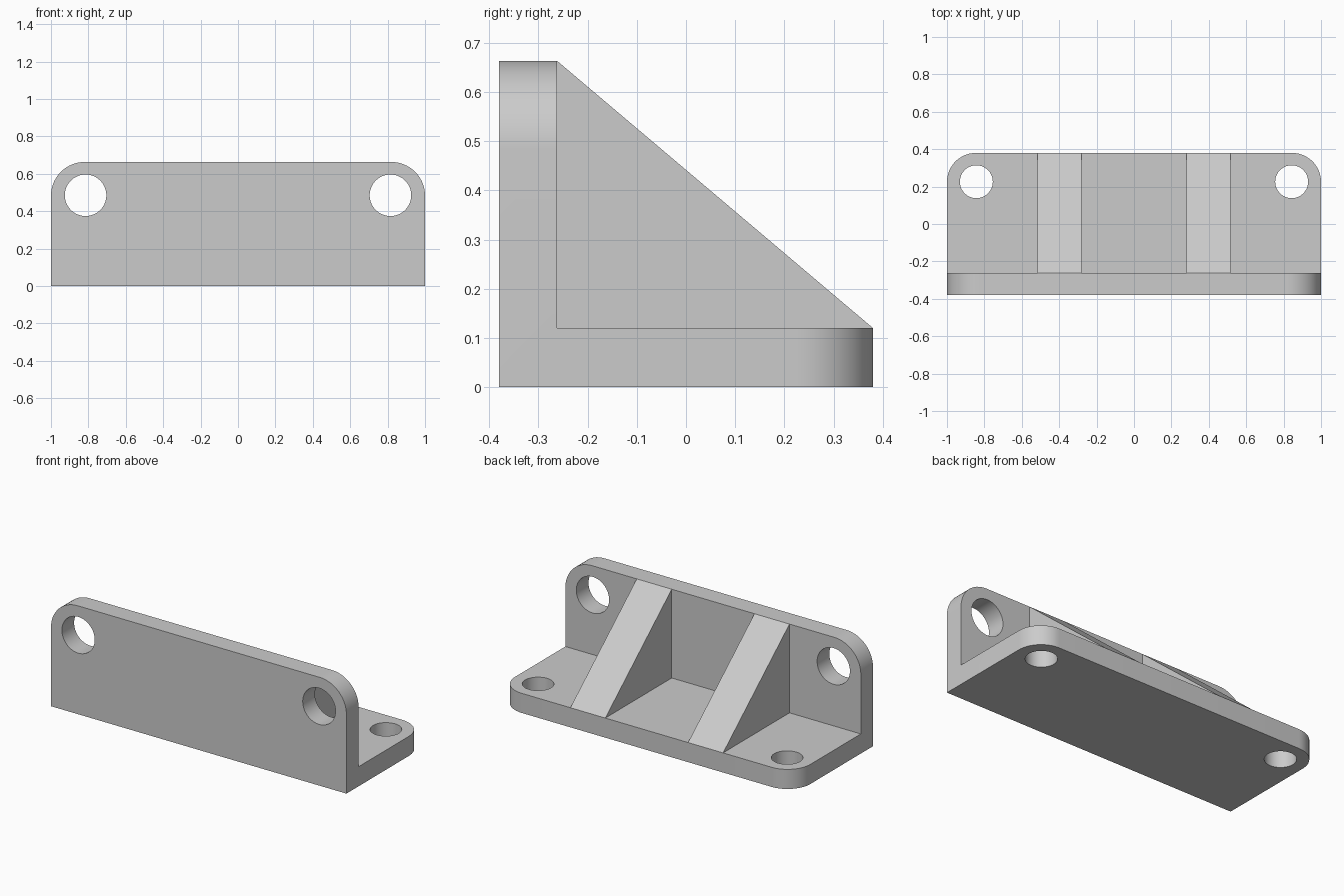
import bpy, bmesh
from mathutils import Vector

cube = bpy.data.objects.get("Cube")
if cube:
    bpy.data.objects.remove(cube, do_unlink=True)

BACK, FRONT, TOP = 0.38, -0.38, 0.663
WALL_Y, FLOOR_Z = -0.262, 0.12      # inner faces of the two plates

grey = bpy.data.materials.new("plain_grey")
grey.use_nodes = True
colour = (0.6, 0.6, 0.6, 1)
grey.diffuse_color = colour
grey.node_tree.nodes["Principled BSDF"].inputs["Base Color"].default_value = colour


def add_object(name, bm):
    bmesh.ops.recalc_face_normals(bm, faces=bm.faces)
    mesh = bpy.data.meshes.new(name)
    bm.to_mesh(mesh)
    bm.free()
    mesh.materials.append(grey)
    obj = bpy.data.objects.new(name, mesh)
    bpy.context.collection.objects.link(obj)
    return obj


def extrude_profile(points, x0, x1):
    """Extrude a (y, z) outline along x."""
    bm = bmesh.new()
    face = bm.faces.new([bm.verts.new((x0, y, z)) for y, z in points])
    ext = bmesh.ops.extrude_face_region(bm, geom=[face])
    verts = [v for v in ext["geom"] if isinstance(v, bmesh.types.BMVert)]
    bmesh.ops.translate(bm, verts=verts, vec=(x1 - x0, 0, 0))
    return bm


def round_corners(bm, axis, test, radius):
    """Round the outer edges that run along an axis and pass the test."""
    edges = [e for e in bm.edges
             if abs((e.verts[0].co - e.verts[1].co).normalized().dot(axis)) > 0.99
             and all(abs(v.co.x) > 0.99 and test(v.co) for v in e.verts)]
    bmesh.ops.bevel(bm, geom=edges, offset=radius, segments=16,
                    profile=0.5, affect='EDGES')


# L-shaped bracket with rounded free corners
outline = [(FRONT, 0), (BACK, 0), (BACK, FLOOR_Z),
           (WALL_Y, FLOOR_Z), (WALL_Y, TOP), (FRONT, TOP)]
bm = extrude_profile(outline, -1, 1)
round_corners(bm, Vector((0, 1, 0)), lambda c: c.z > TOP - 0.01, 0.18)
round_corners(bm, Vector((0, 0, 1)), lambda c: c.y > BACK - 0.01, 0.155)
bracket = add_object("angle_bracket", bm)


# Bolt holes through the wall and the base
def drill(name, location, radius, rotation):
    bpy.ops.mesh.primitive_cylinder_add(vertices=64, radius=radius, depth=0.3,
                                        location=location, rotation=rotation)
    cutter = bpy.context.object
    cutter.name = name
    cutter.data.materials.append(grey)
    cutter.hide_render = True
    mod = bracket.modifiers.new(name, 'BOOLEAN')
    mod.operation, mod.solver, mod.object = 'DIFFERENCE', 'EXACT', cutter
    bpy.context.view_layer.objects.active = bracket
    bpy.ops.object.modifier_apply(modifier=name)
    bpy.data.objects.remove(cutter, do_unlink=True)


for side, s in (("left", 1), ("right", -1)):
    drill("wall_hole_" + side, (s * 0.815, -0.32, 0.485), 0.111, (1.5707963, 0, 0))
    drill("base_hole_" + side, (s * 0.843, 0.226, 0.06), 0.088, (0, 0, 0))

# Triangular stiffening ribs
triangle = [(WALL_Y, FLOOR_Z), (BACK, FLOOR_Z), (WALL_Y, TOP)]
for side, s in (("left", 1), ("right", -1)):
    add_object("rib_" + side, extrude_profile(triangle, s * 0.28, s * 0.517))

# Smooth the curved walls, keep the edges crisp
bpy.ops.object.select_all(action='DESELECT')
bracket.select_set(True)
bpy.context.view_layer.objects.active = bracket
bpy.ops.object.shade_smooth_by_angle(angle=0.5)
